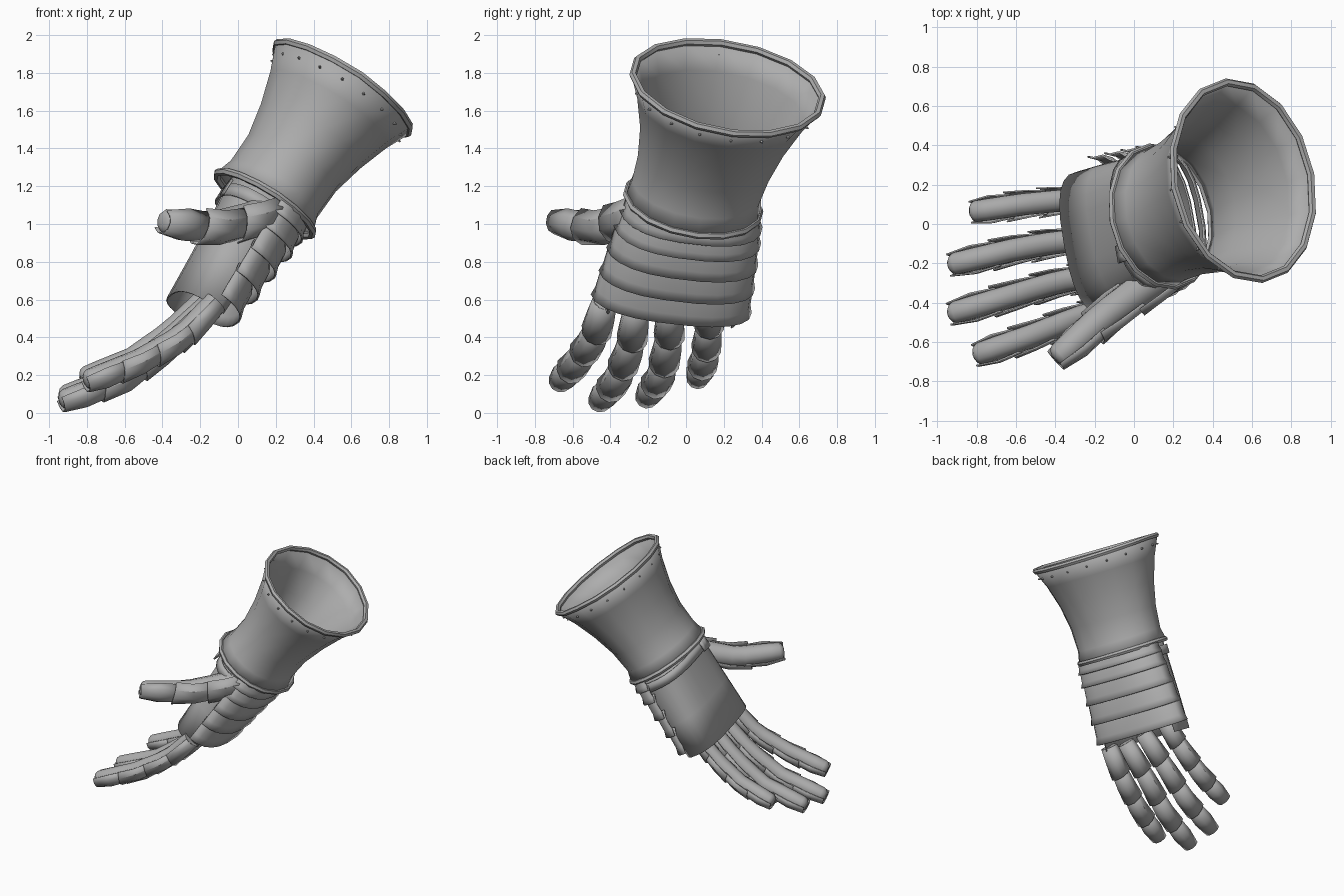
import bpy, bmesh, math
from mathutils import Vector as V, Matrix

if "Cube" in bpy.data.objects:
    bpy.data.objects.remove(bpy.data.objects["Cube"])

steel = bpy.data.materials.new("steel_grey")
steel.diffuse_color = (0.42, 0.42, 0.42, 1)
steel.use_nodes = True
steel.node_tree.nodes["Principled BSDF"].inputs["Base Color"].default_value = steel.diffuse_color

# Hand frame: origin at the wrist, W across, N out of the back of the hand, A toward the cuff
O = V((0.15, 0.04, 1.12))
A = V((0.52, 0.19, 0.83)).normalized()
N = V((0.85, -0.10, -0.50))
N = (N - A * N.dot(A)).normalized()
N = Matrix.Rotation(math.radians(11), 3, A) @ N
W = A.cross(N)


def local(w, n, t):
    return O + W * w + N * n + A * t


def loft(name, rings, closed=True, caps=False, thick=0.0, angle=40):
    """Skin a list of point rings into one object."""
    bm = bmesh.new()
    rows = [[bm.verts.new(p) for p in r] for r in rings]
    k = len(rows[0])
    for r0, r1 in zip(rows, rows[1:]):
        for i in range(k if closed else k - 1):
            j = (i + 1) % k
            bm.faces.new((r0[i], r0[j], r1[j], r1[i]))
    if caps:
        bm.faces.new(rows[0][::-1])
        bm.faces.new(rows[-1])
    bmesh.ops.remove_doubles(bm, verts=bm.verts, dist=1e-5)
    bmesh.ops.recalc_face_normals(bm, faces=bm.faces)
    return finish(name, bm, thick, angle)


def finish(name, bm, thick=0.0, angle=40):
    me = bpy.data.meshes.new(name)
    bm.to_mesh(me)
    bm.free()
    me.materials.append(steel)
    me.shade_smooth()
    me.set_sharp_from_angle(angle=math.radians(angle))
    ob = bpy.data.objects.new(name, me)
    bpy.context.collection.objects.link(ob)
    if thick:
        mod = ob.modifiers.new("thickness", 'SOLIDIFY')
        mod.thickness = thick
        mod.offset = 0
    return ob


def arc(hw, hd, t, a0, a1, k, power=1.0, dip=0.0, shift=(0, 0)):
    """Elliptical arc in the hand frame; angle 0 is the back of the hand."""
    pts = []
    for i in range(k):
        a = math.radians(a0 + (a1 - a0) * i / (k - 1))
        s, c = math.sin(a), math.cos(a)
        w = hw * math.copysign(abs(s) ** power, s)
        n = hd * math.copysign(abs(c) ** power, c)
        pts.append(local(w + shift[0], n + shift[1], t - dip * max(c, 0)))
    return pts


RIM = (.035, .027)    # offset of the cuff mouth


def ellipse(hw, hd, t, k=16, dip=0.0, shift=(0, 0)):
    return arc(hw, hd, t, 0, 360, k + 1, dip=dip, shift=shift)[:-1]


def roll(name, hw, hd, t, r, dip=0.0, shift=(0, 0)):
    """Rolled edge running round an ellipse."""
    rings = [ellipse(hw + r * math.cos(b), hd + r * math.cos(b), t + r * math.sin(b), 16, dip, shift)
             for b in [math.tau * i / 6 for i in range(7)]]
    return loft(name, rings)


# Flared cuff with rolled edges
loft("cuff", [ellipse(w, d, t, 16, q, (RIM[0] * f, RIM[1] * f)) for w, d, t, q, f in (
    (.36, .30, -.01, .01, 0), (.345, .27, .08, .01, 0), (.358, .272, .25, 0, .35),
    (.392, .31, .43, 0, .65), (.45, .365, .61, .01, .85), (.515, .425, .755, .025, 1))],
    thick=.01, angle=60)
roll("cuff_rim", .512, .422, .755, .02, .025, RIM)
roll("wrist_rim", .36, .30, -.01, .02, .01)

# Rivets below the cuff rim
bm = bmesh.new()
for p, q in zip(ellipse(.488, .398, .69, 18, .02, RIM), ellipse(.50, .41, .69, 18, .02, RIM)):
    d = (q - p).normalized()
    mat = d.to_track_quat('Z', 'Y').to_matrix().to_4x4()
    mat.translation = p + d * .006
    bmesh.ops.create_cone(bm, cap_ends=True, segments=5, radius1=.009, radius2=.004,
                          depth=.016, matrix=mat)
finish("rivets", bm)

# Palm panel wrapping round the sides of the hand, with wrist strap
loft("palm", [arc(w, d, t, 62, 298, 17, .75) for w, d, t in (
    (.32, .22, .04), (.335, .205, -.12), (.355, .18, -.42), (.365, .165, -.70))],
    False, thick=.008)
loft("wrist_strap", [arc(.35, .225, t, 70, 290, 15, .75) for t in (-.05, -.12)], False, thick=.01)
loft("strap_buckle", [[local(w, -.232, t) for w in (-.2, -.17, -.14, -.11)]
                      for t in (-.04, -.13)], False, thick=.012)

# Overlapping plates on the back of the hand, tucked under the cuff
for i, (t0, t1, d) in enumerate(((.03, -.09, .235), (-.05, -.19, .23), (-.14, -.33, .212),
                                 (-.28, -.48, .195), (-.43, -.635, .175))):
    w = .35 + .012 * i
    loft(f"hand_plate_{i + 1}", [arc(w + e, d + e, t0 + (t1 - t0) * f, -86, 86, 12, .8, .01)
         for f, e in ((0, -.02), (.3, .012), (.75, .018), (1, .034))], False, thick=.01)


def sample(path, f):
    """Point and tangent at fraction f along a polyline."""
    lens = [(b - a).length for a, b in zip(path, path[1:])]
    d = f * sum(lens)
    for a, b, l in zip(path, path[1:], lens):
        if d <= l + 1e-6:
            return a.lerp(b, d / l), (b - a).normalized()
        d -= l


def finger(name, pts, r, plates, swell=0.0):
    path = [V(p) for p in pts]

    def ring(f, rad, a0, a1, k, peak=0.0):
        p = sample(path, f)[0]
        tan = (sample(path, min(f + .12, 1))[0] - sample(path, max(f - .12, 0))[0]).normalized()
        up = (N - tan * N.dot(tan)).normalized()
        side = tan.cross(up)
        rad *= 1 + swell * (1 - f)
        out = []
        for i in range(k):
            a = math.radians(a0 + (a1 - a0) * i / (k - 1))
            out.append(p + tan * peak * max(math.cos(a), 0)
                       + (up * math.cos(a) + side * math.sin(a)) * rad)
        return out

    # Soft tube with a rounded tip
    steps = [(i / 8, r) for i in range(8)] + [(.96, r * .97), (.985, r * .8), (1, r * .45)]
    loft(name, [ring(f, q, 0, 360, 11)[:-1] for f, q in steps], caps=True, angle=50)
    # Angular overlapping armour plates, flared toward the tip
    for j in range(plates):
        f0 = max((j - .12) / plates, 0)
        f1 = (j + 1.0) / plates
        tip = j == plates - 1
        spec = [(f0, r * 1.06, 0), (f0 * .5 + f1 * .5, r * 1.22, .01),
                (f1, r * (.95 if tip else 1.34), 0 if tip else .025)]
        loft(f"{name}_plate_{j + 1}", [ring(f, q, -105, 105, 7, pk) for f, q, pk in spec],
             False, thick=.008, angle=35)


finger("little_finger", [(-.18, .13, .60), (-.36, .12, .43), (-.56, .10, .29), (-.83, .06, .18)], .058, 4)
finger("ring_finger", [(-.16, -.08, .57), (-.37, -.09, .38), (-.60, -.13, .205), (-.94, -.21, .08)], .06, 4)
finger("middle_finger", [(-.14, -.26, .56), (-.36, -.29, .36), (-.60, -.36, .185), (-.94, -.46, .06)], .06, 4)
finger("index_finger", [(-.12, -.43, .59), (-.29, -.48, .41), (-.52, -.57, .28), (-.81, -.67, .165)], .06, 4)
finger("thumb", [(.20, -.22, 1.08), (.07, -.31, 1.03), (-.14, -.46, .985), (-.40, -.69, 1.015)], .068, 3, .4)
